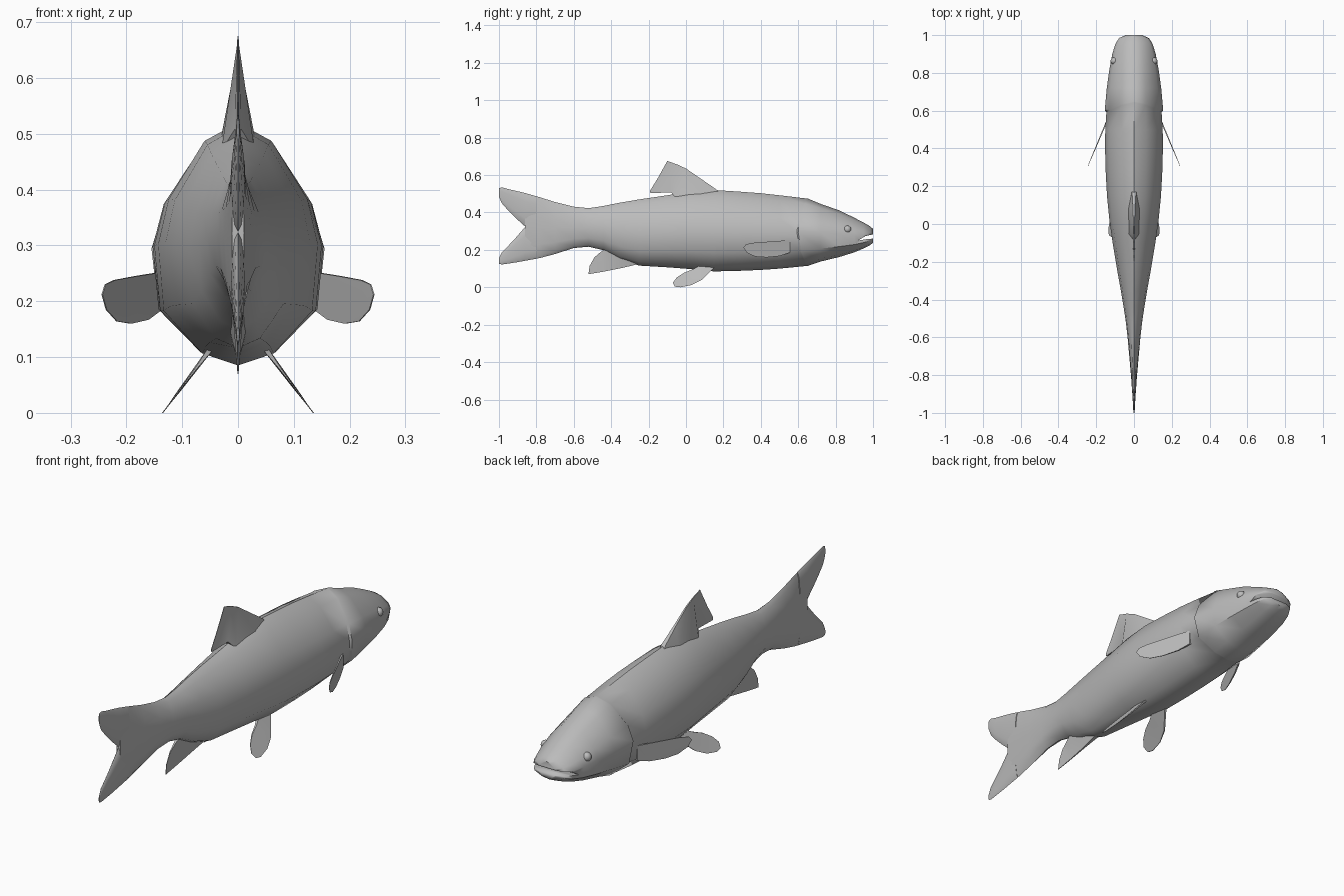
import bpy, bmesh, math

if "Cube" in bpy.data.objects:
    bpy.data.objects.remove(bpy.data.objects["Cube"])

grey = bpy.data.materials.new("fish grey")
grey.diffuse_color = (0.5, 0.5, 0.5, 1)
grey.use_nodes = True
grey.node_tree.nodes["Principled BSDF"].inputs["Base Color"].default_value = grey.diffuse_color


def make_object(name, bm, angle=40):
    bmesh.ops.recalc_face_normals(bm, faces=bm.faces)
    mesh = bpy.data.meshes.new(name)
    bm.to_mesh(mesh)
    bm.free()
    ob = bpy.data.objects.new(name, mesh)
    bpy.context.collection.objects.link(ob)
    mesh.materials.append(grey)
    bpy.ops.object.select_all(action='DESELECT')
    bpy.context.view_layer.objects.active = ob
    ob.select_set(True)
    bpy.ops.object.shade_smooth_by_angle(angle=math.radians(angle))
    return ob


def loft(name, stations, section, angle=40):
    """Skin rings along y; station = (y, bottom, top, half width[, sweep])."""
    bm = bmesh.new()
    rings = []
    for y, low, high, half, *sweep in stations:
        mid, tall = (low + high) / 2, (high - low) / 2
        k = sweep[0] if sweep else 0
        rings.append([bm.verts.new((u * half, y + k * t * t, mid + t * tall))
                      for u, t in section])
    n = len(section)
    for a, b in zip(rings, rings[1:]):
        for i in range(n):
            j = (i + 1) % n
            bm.faces.new((a[i], a[j], b[j], b[i]))
    bm.faces.new(rings[0])
    bm.faces.new(rings[-1])
    return make_object(name, bm, angle)


def fin(name, outline, place):
    """Thin fin; outline points are (y, z, half thickness)."""
    bm = bmesh.new()
    left = [bm.verts.new((place(y, z) + h, y, z)) for y, z, h in outline]
    right = [bm.verts.new((place(y, z) - h, y, z)) for y, z, h in outline]
    n = len(outline)
    sides = [bm.faces.new(left), bm.faces.new(right[::-1])]
    for i in range(n):
        j = (i + 1) % n
        bm.faces.new((left[i], right[i], right[j], left[j]))
    bmesh.ops.triangulate(bm, faces=sides)
    return make_object(name, bm)


# Body cross-section, twelve sides, mirrored from one half
half = [(0, -1), (.45, -.9), (.93, -.55), (1, 0), (.87, .37), (.42, .85), (0, 1)]
section = half + [(-u, t) for u, t in half[-2:0:-1]]

# Head, gill step, trunk and tail stalk
body = loft("body", [
    (1.0, .238, .312, .045), (.985, .226, .326, .08), (.95, .208, .346, .10),
    (.9, .187, .372, .115), (.82, .162, .411, .13), (.72, .138, .446, .144),
    (.60, .114, .475, .155, .05), (.593, .114, .475, .146, .05),
    (.5, .1, .492, .152), (.4, .093, .503, .153), (.28, .088, .512, .15),
    (.15, .085, .52, .143), (.02, .098, .512, .13), (-.1, .107, .492, .113),
    (-.25, .116, .47, .088), (-.35, .15, .453, .07), (-.44, .198, .435, .055),
    (-.52, .217, .423, .043), (-.6, .21, .431, .034), (-.7, .178, .456, .025),
    (-.78, .157, .481, .018), (-.86, .142, .504, .011)], section, 45)

# Mouth opening
bm = bmesh.new()
gap = [(.92, .25), (.96, .274), (1.05, .294), (1.05, .264), (.97, .258)]
ends = [[bm.verts.new((x, y, z)) for y, z in gap] for x in (-.2, .2)]
bm.faces.new(ends[0])
bm.faces.new(ends[1])
for i in range(5):
    j = (i + 1) % 5
    bm.faces.new((ends[0][i], ends[0][j], ends[1][j], ends[1][i]))
cutter = make_object("mouth_cutter", bm)
cutter.hide_render = True
cutter.hide_set(True)
cut = body.modifiers.new("mouth", 'BOOLEAN')
cut.operation = 'DIFFERENCE'
cut.solver = 'EXACT'
cut.object = cutter

# Forked tail lobes
lens = [(math.sin(a * math.tau / 12), -math.cos(a * math.tau / 12)) for a in range(12)]
loft("upper_tail_lobe", [
    (-.80, .32, .487, .014), (-.86, .325, .504, .012), (-.91, .37, .516, .008),
    (-.95, .41, .525, .006), (-.985, .45, .535, .004), (-1.0, .485, .53, .002)], lens)
loft("lower_tail_lobe", [
    (-.80, .153, .33, .014), (-.86, .142, .323, .012), (-.91, .133, .265, .008),
    (-.95, .127, .222, .006), (-.985, .122, .187, .004), (-1.0, .126, .155, .002)], lens)

# Fins on the centre line
fin("dorsal_fin", [
    (.18, .505, .012), (.16, .525, .01), (.08, .58, .005), (0, .635, .003),
    (-.05, .658, .002), (-.1, .675, .001), (-.15, .585, .001), (-.193, .515, .001),
    (-.19, .503, .002), (-.08, .508, .006), (-.05, .47, .03), (.1, .47, .035)],
    lambda y, z: 0)
fin("anal_fin", [
    (-.25, .125, .01), (-.34, .104, .004), (-.44, .084, .002), (-.522, .07, .001),
    (-.515, .115, .001), (-.49, .16, .002), (-.455, .19, .004), (-.42, .21, .012),
    (-.3, .17, .02)], lambda y, z: 0)

for side, s in (("left", -1), ("right", 1)):
    # Paired fins
    fin(side + "_pectoral_fin", [
        (.555, .252, .004), (.45, .245, .003), (.36, .238, .002), (.32, .23, .001),
        (.307, .212, .001), (.325, .185, .001), (.37, .164, .001), (.43, .16, .002),
        (.5, .167, .003), (.555, .185, .004)],
        lambda y, z: s * (.15 + (.53 - y) * .42))
    fin(side + "_pelvic_fin", [
        (.16, .115, .006), (.12, .075, .004), (.085, .04, .003), (.03, .012, .001),
        (-.03, .0, .001), (-.06, .004, .001), (-.07, .025, .001), (-.05, .052, .001),
        (-.01, .078, .002), (.04, .098, .004), (.07, .115, .006)],
        lambda y, z: s * (.135 - .75 * z))
    # Eye
    bm = bmesh.new()
    bmesh.ops.create_uvsphere(bm, u_segments=16, v_segments=10, radius=.02)
    bmesh.ops.translate(bm, verts=bm.verts, vec=(s * .104, .863, .31))
    make_object(side + "_eye", bm)
